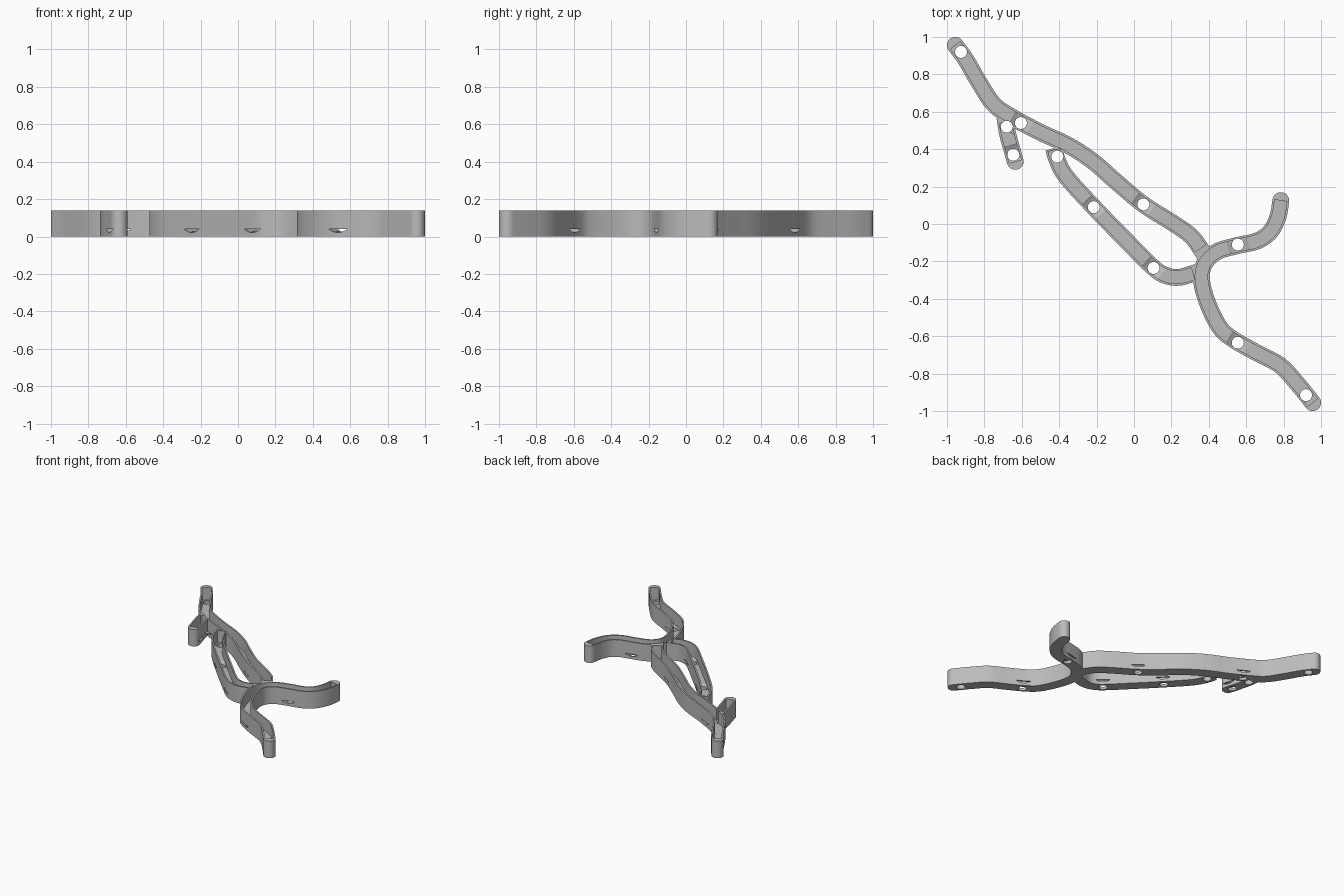
import bpy, bmesh, math
from mathutils import Vector

cube = bpy.data.objects.get("Cube")
if cube:
    bpy.data.objects.remove(cube, do_unlink=True)

HEIGHT, FLOOR = 0.14, 0.039
OUTER, INNER, HOLE = 0.045, 0.033, 0.032
TROUGH_HALF, TROUGH_DEPTH = 0.056, 0.018

grey = bpy.data.materials.new("plain grey")
grey.use_nodes = True
grey.diffuse_color = (0.5, 0.5, 0.5, 1)
grey.node_tree.nodes["Principled BSDF"].inputs["Base Color"].default_value = (0.5, 0.5, 0.5, 1)


def smooth_path(points, steps=6):
    """Catmull-Rom curve through the points."""
    p = [Vector(q) for q in points]
    p = [2 * p[0] - p[1]] + p + [2 * p[-1] - p[-2]]
    out = []
    for a, b, c, d in zip(p, p[1:], p[2:], p[3:]):
        for i in range(steps):
            t = i / steps
            out.append(0.5 * (2 * b + (c - a) * t + (2 * a - 5 * b + 4 * c - d) * t * t
                              + (3 * b - a - 3 * c + d) * t ** 3))
    return out + [p[-2]]


def tangent(path, i):
    return (path[min(i + 1, len(path) - 1)] - path[max(i - 1, 0)]).normalized()


def outline(path, half, round_start, round_end):
    """Closed ribbon outline, with optional round ends."""
    def side(s):
        return [q + s * half * Vector((-tangent(path, i).y, tangent(path, i).x))
                for i, q in enumerate(path)]

    def cap(i, facing):
        t = tangent(path, i) * facing
        n = Vector((-t.y, t.x))
        angles = [math.pi * k / 12 for k in range(1, 12)]
        return [path[i] + half * (math.sin(a) * t - math.cos(a) * n) for a in angles]

    ring = side(-1)
    if round_end:
        ring += cap(len(path) - 1, 1)
    ring += side(1)[::-1]
    if round_start:
        ring += cap(0, -1)
    return ring


def prism(name, ring, offset):
    """Solid from a ring of 3D points pushed along an offset."""
    bm = bmesh.new()
    low = [bm.verts.new(q) for q in ring]
    face = bm.faces.new(low)
    top = bmesh.ops.extrude_face_region(bm, geom=[face])["geom"]
    bmesh.ops.translate(bm, vec=offset, verts=[v for v in top if isinstance(v, bmesh.types.BMVert)])
    bmesh.ops.recalc_face_normals(bm, faces=bm.faces)
    mesh = bpy.data.meshes.new(name)
    bm.to_mesh(mesh)
    bm.free()
    mesh.materials.append(grey)
    obj = bpy.data.objects.new(name, mesh)
    bpy.context.collection.objects.link(obj)
    return obj


def upright(name, ring, z0, z1):
    return prism(name, [Vector((q.x, q.y, z0)) for q in ring], Vector((0, 0, z1 - z0)))


def combine(target, tool, operation):
    mod = target.modifiers.new("combine", "BOOLEAN")
    mod.operation, mod.solver, mod.object = operation, "EXACT", tool
    bpy.context.view_layer.objects.active = target
    bpy.ops.object.modifier_apply(modifier=mod.name)
    bpy.data.objects.remove(tool, do_unlink=True)


# Centre lines: points, round start, round end, path samples trimmed off the channel at each end
branches = {
    "fork": ([(.785, .125), (.77, .04), (.73, -.04), (.66, -.09), (.555, -.115), (.45, -.145),
              (.385, -.2), (.36, -.28), (.385, -.4), (.45, -.54), (.52, -.61), (.65, -.685),
              (.78, -.755), (.87, -.85), (.955, -.955)], True, True, 0, 0),
    "long_branch": ([(-.955, .955), (-.9, .88), (-.83, .76), (-.75, .64), (-.65, .57), (-.5, .49),
                     (-.35, .42), (-.22, .335), (-.1, .23), (.05, .105), (.2, .01), (.3, -.06),
                     (.355, -.13), (.385, -.18)], True, False, 0, 6),
    "side_branch": ([(-.43, .405), (-.41, .34), (-.36, .25), (-.215, .09), (-.05, -.08), (.1, -.23),
                     (.17, -.275), (.24, -.285), (.315, -.265), (.35, -.255)], False, False, 1, 6),
    "short_spur": ([(-.69, .57), (-.675, .48), (-.635, .335)], False, True, 2, 0),
}

# Solid walls merged into one body, then open channels cut from above
solids, channels, samples = [], [], []
for name, (points, start, end, trim0, trim1) in branches.items():
    path = smooth_path(points)
    samples += [(q, tangent(path, i)) for i, q in enumerate(path)]
    solids.append(upright(name, outline(path, OUTER, start, end), 0, HEIGHT))
    inner = path[trim0:len(path) - trim1]
    channels.append(upright(name + "_channel", outline(inner, INNER, False, False), FLOOR, 0.3))
body = solids[0]
for solid in solids[1:]:
    combine(body, solid, "UNION")
for channel in channels:
    combine(body, channel, "DIFFERENCE")


def cut_hole(centre):
    ring = [centre + HOLE * Vector((math.cos(a), math.sin(a)))
            for a in (math.tau * k / 32 for k in range(32))]
    combine(body, upright("hole_cutter", ring, -0.1, 0.3), "DIFFERENCE")


def cut_trough(centre):
    """Curved saddle across the floor that opens through both walls."""
    t = min(samples, key=lambda s: (s[0] - centre).length)[1]
    along, across = Vector((t.x, t.y, 0)), Vector((-t.y, t.x, 0))
    radius = (TROUGH_HALF ** 2 + TROUGH_DEPTH ** 2) / (2 * TROUGH_DEPTH)
    sweep = math.asin(TROUGH_HALF / radius)
    base = Vector((centre.x, centre.y, FLOOR + 0.0005)) - 0.07 * across
    ring = []
    for k in range(13):
        a = sweep * (k / 6 - 1)
        drop = radius * math.cos(a) - (radius - TROUGH_DEPTH)
        ring.append(base + along * radius * math.sin(a) - Vector((0, 0, drop)))
    combine(body, prism("trough_cutter", ring, 0.14 * across), "DIFFERENCE")


saddle_holes = [(-.605, .54), (-.645, .37), (-.215, .09), (.05, .105), (.105, -.235),
                (.555, -.635), (.555, -.11)]
plain_holes = [(-.925, .92), (-.68, .52), (-.41, .36), (.92, -.915)]
for spot in saddle_holes:
    cut_trough(Vector(spot))
for spot in saddle_holes + plain_holes:
    cut_hole(Vector(spot))

# Finish
body.name = "branching_channel"
bpy.ops.object.select_all(action="DESELECT")
body.select_set(True)
bpy.context.view_layer.objects.active = body
bpy.ops.object.shade_smooth_by_angle(angle=math.radians(30))
